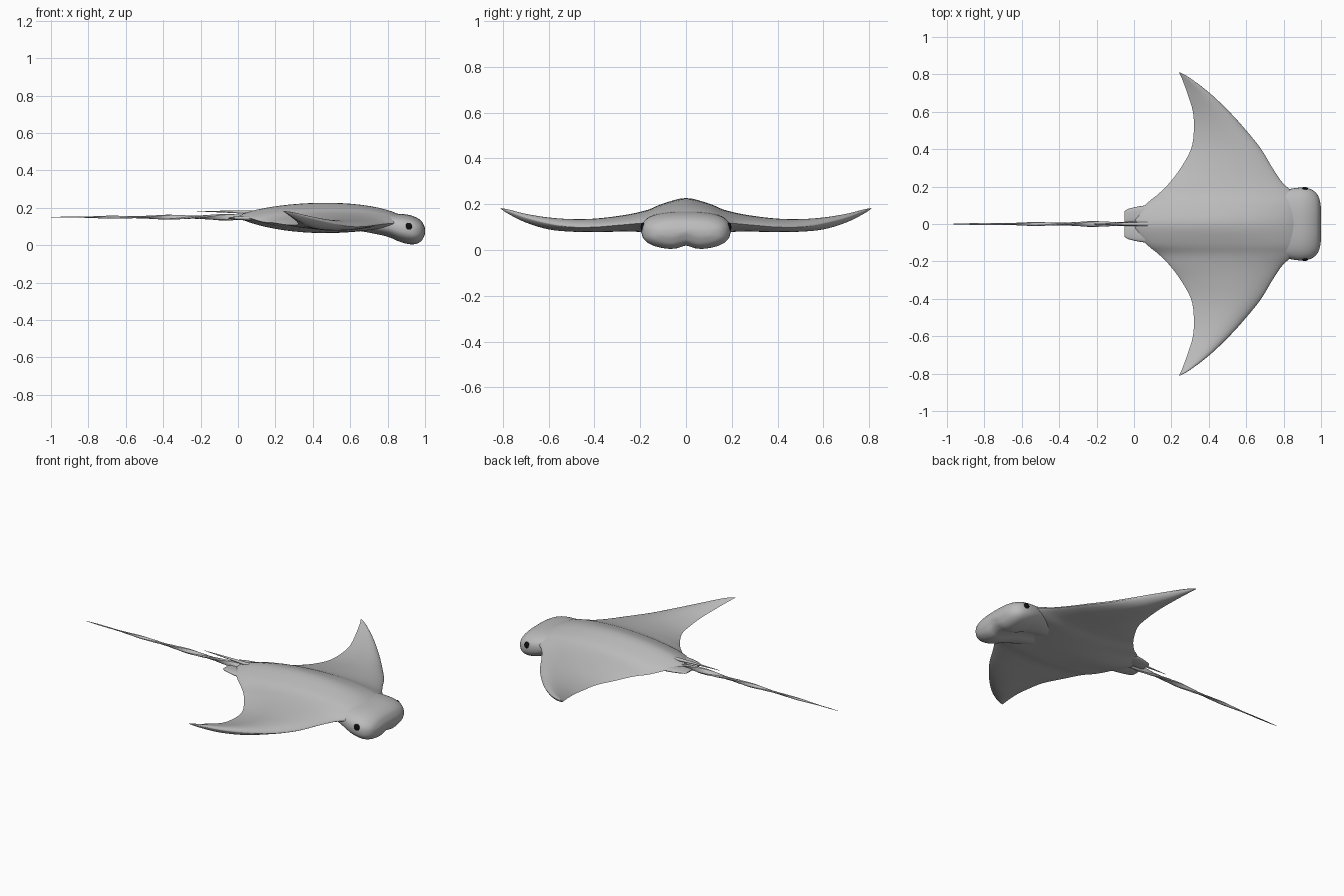
import bpy
import bmesh
from math import sin, cos, pi, exp, copysign
from mathutils import Vector

cube = bpy.data.objects.get("Cube")
if cube:
    bpy.data.objects.remove(cube, do_unlink=True)


def make_material(name, color, roughness):
    material = bpy.data.materials.new(name)
    material.use_nodes = True
    material.diffuse_color = color
    shader = material.node_tree.nodes["Principled BSDF"]
    shader.inputs["Base Color"].default_value = color
    shader.inputs["Roughness"].default_value = roughness
    return material


skin = make_material("grey skin", (0.5, 0.5, 0.5, 1), 0.6)
black = make_material("eye black", (0.005, 0.005, 0.005, 1), 0.3)


def smooth_rows(rows, steps):
    """Catmull-Rom interpolation of every column of a table."""
    rows = [Vector(row) for row in rows]
    result = []
    for i in range(len(rows) - 1):
        b, c = rows[i], rows[i + 1]
        a = rows[i - 1] if i else b * 2 - c
        d = rows[i + 2] if i + 2 < len(rows) else c * 2 - b
        for k in range(steps):
            u = k / steps
            result.append(b + (c - a) * (u / 2)
                          + (a * 2 - b * 5 + c * 4 - d) * (u * u / 2)
                          + (b * 3 - a - c * 3 + d) * (u ** 3 / 2))
    return result + [rows[-1]]


def loft(name, rings, material, angle=50):
    """Skin a list of equal closed rings and cap both ends."""
    bm = bmesh.new()
    loops = [[bm.verts.new(point) for point in ring] for ring in rings]
    count = len(loops[0])
    for near, far in zip(loops, loops[1:]):
        for i in range(count):
            j = (i + 1) % count
            bm.faces.new((near[i], near[j], far[j], far[i]))
    bm.faces.new(loops[0])
    bm.faces.new(loops[-1])
    bmesh.ops.recalc_face_normals(bm, faces=bm.faces)
    mesh = bpy.data.meshes.new(name)
    bm.to_mesh(mesh)
    bm.free()
    return finish(bpy.data.objects.new(name, mesh), material, angle)


def finish(obj, material, angle):
    if obj.name not in bpy.context.collection.objects:
        bpy.context.collection.objects.link(obj)
    obj.data.materials.append(material)
    bpy.ops.object.select_all(action="DESELECT")
    obj.select_set(True)
    bpy.context.view_layer.objects.active = obj
    bpy.ops.object.shade_smooth_by_angle(angle=angle * pi / 180)
    return obj


def oval_ring(x, center, half_width, top, bottom, power=2.0, notch=0.0, count=48):
    """Superellipse across the body, with an optional groove underneath."""
    ring = []
    for i in range(count):
        a = 2 * pi * i / count
        y = half_width * copysign(abs(cos(a)) ** (2 / power), cos(a))
        z = copysign(abs(sin(a)) ** (2 / power), sin(a))
        height = (top + bottom) / 2 + z * (top - bottom) / 2
        if z < 0:
            height += notch * -z * exp(-(y / 0.035) ** 2)
        ring.append((x, center + y, height))
    return ring


def fin_section(row, count=26):
    """Closed chord section of the disc, from trailing to leading edge and back."""
    y, x_trail, x_lead, z_trail, z_lead, top, bottom = row
    rear, front = 0.65 + 0.5 * abs(y), 0.6
    peak = rear / (rear + front)
    scale = peak ** rear * (1 - peak) ** front
    upper, lower = [], []
    for i in range(count + 1):
        t = (1 - cos(pi * i / count)) / 2
        bulge = t ** rear * (1 - t) ** front / scale
        x = x_trail + (x_lead - x_trail) * t
        edge = z_trail + (z_lead - z_trail) * t
        upper.append((x, y, edge + (top - edge) * bulge))
        lower.append((x, y, edge + (bottom - edge) * bulge ** 1.25))
    return upper + lower[-2:0:-1]


# Disc with both wings: y, trailing x, leading x, trailing z, leading z, top, bottom
half = [
    (0, 0, .9, .15, .13, .227, .065),
    (.1, .06, .89, .145, .13, .203, .068),
    (.16, .13, .86, .125, .12, .178, .072),
    (.22, .19, .795, .12, .115, .162, .08),
    (.3, .25, .74, .11, .108, .148, .08),
    (.4, .305, .68, .108, .1, .137, .078),
    (.5, .32, .6, .112, .1, .135, .08),
    (.6, .315, .51, .125, .115, .142, .09),
    (.7, .285, .405, .15, .14, .158, .12),
    (.78, .255, .3, .172, .17, .178, .16),
    (.81, .24, .245, .182, .182, .183, .181),
]
mirrored = [(-row[0],) + row[1:] for row in half[:0:-1]]
loft("body_and_wings", [fin_section(r) for r in smooth_rows(mirrored + half, 4)], skin)

# Blunt head: x, half width, top, bottom
head = [
    (.6, .1, .19, .08),
    (.72, .15, .178, .06),
    (.8, .178, .172, .043),
    (.86, .192, .168, .018),
    (.91, .194, .163, .004),
    (.95, .184, .15, .004),
    (.98, .158, .13, .02),
    (.995, .12, .105, .045),
    (1, .08, .09, .06),
]
loft("head", [oval_ring(x, 0, w, top, low, 2.6, 0.018)
              for x, w, top, low in smooth_rows(head, 4)], skin, 60)

# Eyes and the small rear fins, on each side
fin = [(.18, .06, .05, .155, .125),
       (.05, .054, .044, .157, .132),
       (-.03, .045, .036, .152, .138),
       (-.05, .04, .028, .147, .142)]
for side, label in ((1, "left"), (-1, "right")):
    bpy.ops.mesh.primitive_uv_sphere_add(segments=24, ring_count=12, radius=0.02,
                                         location=(0.913, side * 0.188, 0.1))
    eye = bpy.context.object
    eye.name = label + "_eye"
    eye.scale = (0.9, 0.5, 1)
    finish(eye, black, 60)
    loft(label + "_rear_fin", [oval_ring(x, side * c, w, top, low, 2.5, 0, 20)
                               for x, c, w, top, low in smooth_rows(fin, 4)], skin)

# Twisted whip tail
tail = []
segments = 40
for i in range(segments + 1):
    t = i / segments
    radius = 0.019 * (1 - t) ** 0.8 + 0.001
    twist = 3.5 * pi * t
    ring = []
    for k in range(8):
        a = 2 * pi * k / 8
        u, v = radius * cos(a), radius * 0.55 * sin(a)
        ring.append((0.08 - 1.08 * t, u * cos(twist) - v * sin(twist),
                     0.15 + u * sin(twist) + v * cos(twist)))
    tail.append(ring)
loft("tail", tail, skin, 40)

# Thin spine lying above the tail
spine = [(.08, 0, .012, .185, .165), (-.05, 0, .008, .185, .173), (-.22, 0, .001, .183, .181)]
loft("tail_spine", [oval_ring(*row, 2, 0, 10) for row in smooth_rows(spine, 4)], skin)
